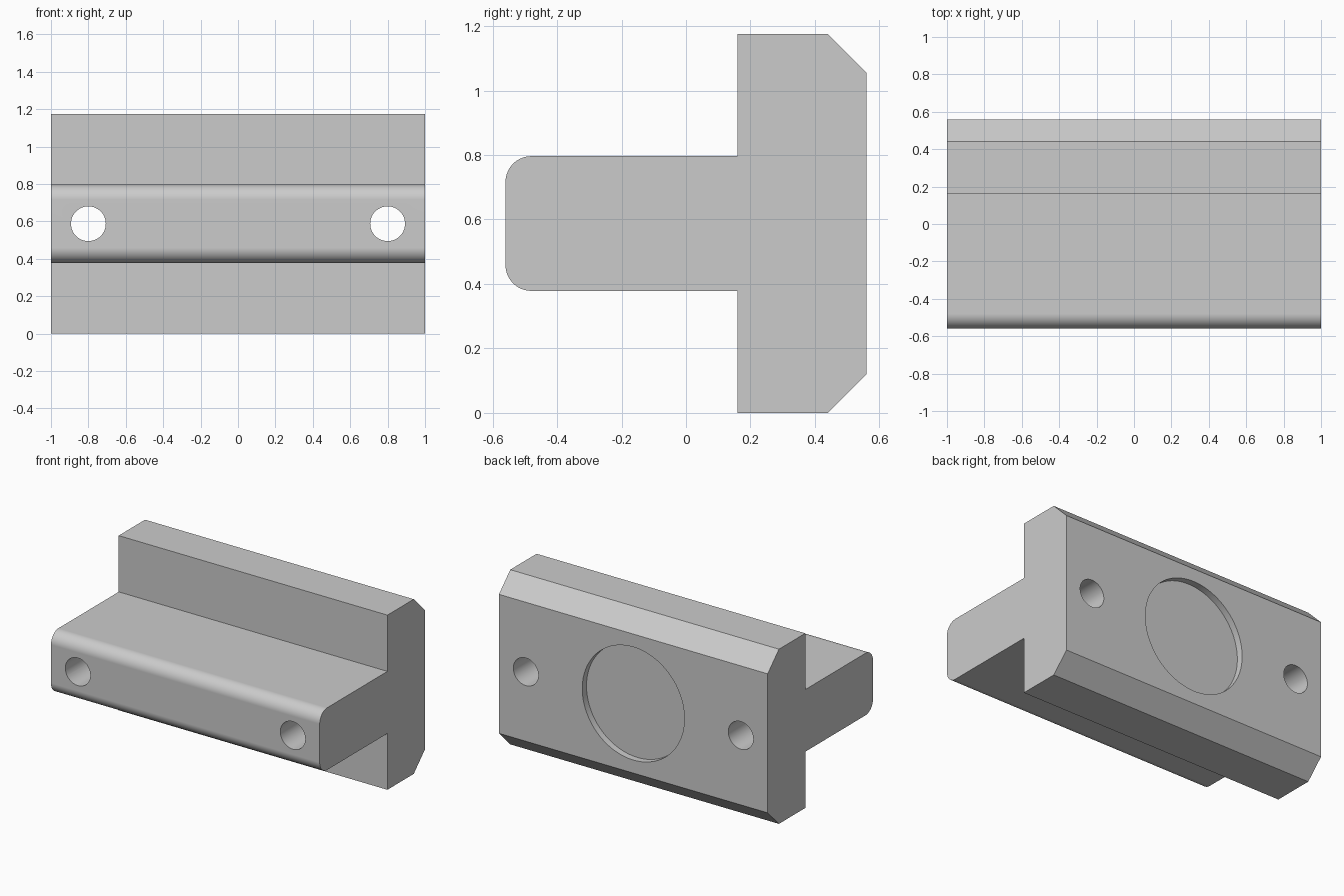
import bpy
import bmesh
import math

if "Cube" in bpy.data.objects:
    bpy.data.objects.remove(bpy.data.objects["Cube"], do_unlink=True)

# Overall dimensions
HALF_LENGTH = 1.0
HEIGHT = 1.175
MID_Z = HEIGHT / 2
FRONT, STEP, BACK = -0.56, 0.16, 0.56
WEB_HALF = 0.209
CHAMFER = 0.12
FILLET = 0.08
HOLE_X, HOLE_RADIUS = 0.8, 0.093
RECESS_RADIUS, RECESS_DEPTH = 0.38, 0.045

grey = bpy.data.materials.new("plain_grey")
grey.use_nodes = True
colour = (0.6, 0.6, 0.6, 1)
grey.diffuse_color = colour
grey.node_tree.nodes["Principled BSDF"].inputs["Base Color"].default_value = colour


def add_object(name, bm):
    bmesh.ops.recalc_face_normals(bm, faces=bm.faces)
    mesh = bpy.data.meshes.new(name)
    bm.to_mesh(mesh)
    bm.free()
    obj = bpy.data.objects.new(name, mesh)
    bpy.context.collection.objects.link(obj)
    mesh.materials.append(grey)
    return obj


def cylinder_along_y(name, x, y0, y1, radius, sides):
    bm = bmesh.new()
    ring = [bm.verts.new((x + radius * math.cos(2 * math.pi * i / sides), y0,
                          MID_Z + radius * math.sin(2 * math.pi * i / sides)))
            for i in range(sides)]
    face = bm.faces.new(ring)
    top = bmesh.ops.extrude_face_region(bm, geom=[face])["geom"]
    bmesh.ops.translate(bm, vec=(0, y1 - y0, 0),
                        verts=[v for v in top if isinstance(v, bmesh.types.BMVert)])
    return add_object(name, bm)


# Upper half of the T profile as (y, height above the middle), mirrored below
upper = []
STEPS = 10
for i in range(STEPS + 1):
    a = math.pi / 2 * i / STEPS
    upper.append((FRONT + FILLET - FILLET * math.cos(a),
                  WEB_HALF - FILLET + FILLET * math.sin(a)))
upper += [(STEP, WEB_HALF), (STEP, MID_Z), (BACK - CHAMFER, MID_Z),
          (BACK, MID_Z - CHAMFER)]
profile = upper + [(y, -z) for y, z in reversed(upper)]

# Block: the profile extruded along its length
bm = bmesh.new()
end = bm.faces.new([bm.verts.new((-HALF_LENGTH, y, MID_Z + z)) for y, z in profile])
far = bmesh.ops.extrude_face_region(bm, geom=[end])["geom"]
bmesh.ops.translate(bm, vec=(2 * HALF_LENGTH, 0, 0),
                    verts=[v for v in far if isinstance(v, bmesh.types.BMVert)])
block = add_object("t_block", bm)

# Two through holes and the round recess in the back
cutters = [cylinder_along_y("hole_cutter", side * HOLE_X, FRONT - 0.2, BACK + 0.2,
                            HOLE_RADIUS, 48) for side in (-1, 1)]
cutters.append(cylinder_along_y("recess_cutter", 0, BACK - RECESS_DEPTH, BACK + 0.2,
                                RECESS_RADIUS, 96))

bpy.ops.object.select_all(action="DESELECT")
block.select_set(True)
bpy.context.view_layer.objects.active = block
for cutter in cutters:
    cutter.hide_render = True
    mod = block.modifiers.new("cut", "BOOLEAN")
    mod.operation = "DIFFERENCE"
    mod.solver = "EXACT"
    mod.object = cutter
    bpy.ops.object.modifier_apply(modifier=mod.name)
    bpy.data.objects.remove(cutter, do_unlink=True)

# Smooth fillets and bores, with flat main faces
bpy.ops.object.shade_smooth_by_angle(angle=math.radians(30))
weighted = block.modifiers.new("weighted_normals", "WEIGHTED_NORMAL")
weighted.keep_sharp = True
